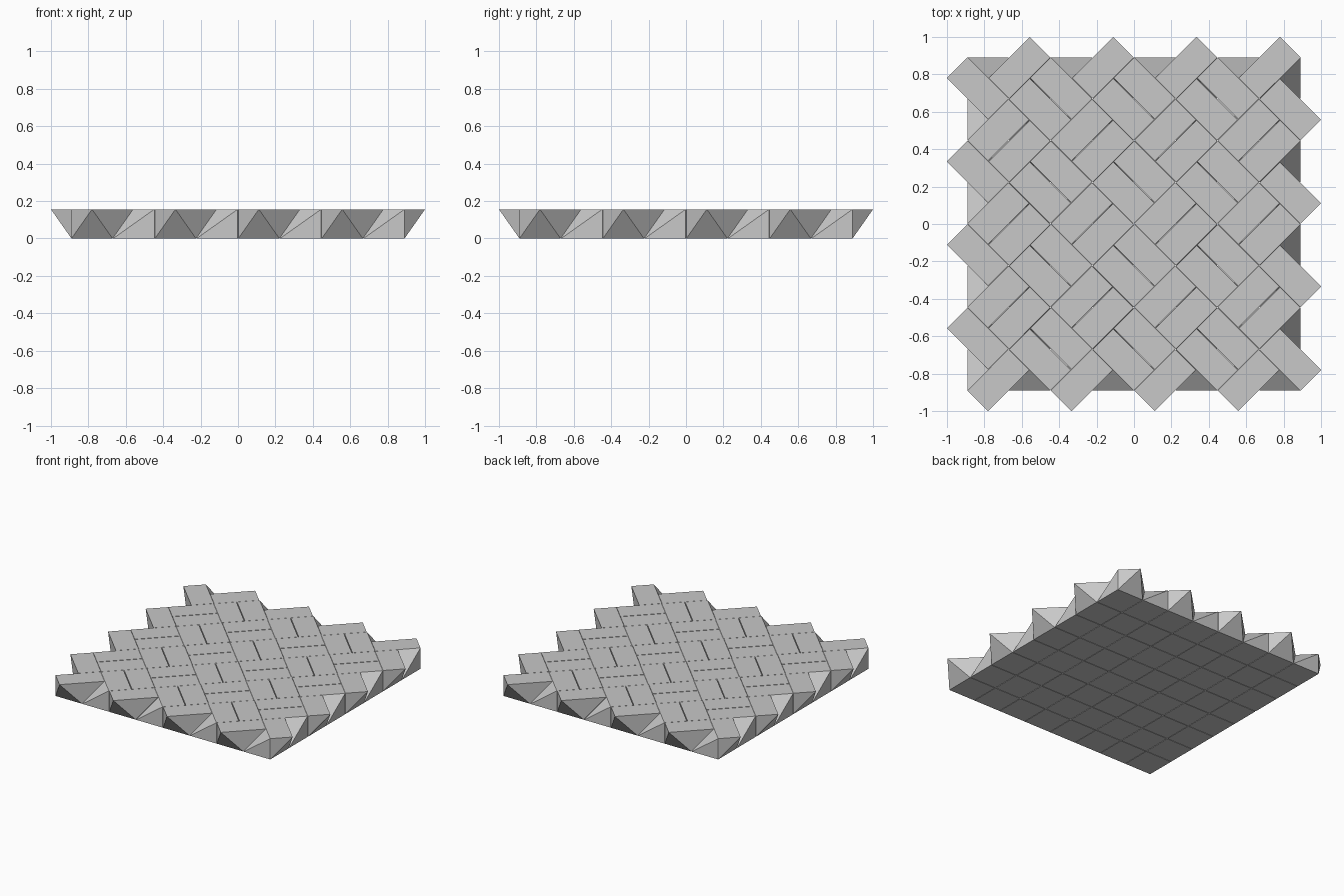
import bpy
import math

if "Cube" in bpy.data.objects:
    bpy.data.objects.remove(bpy.data.objects["Cube"])

PITCH = 0.223    # spacing of the square grid
HEIGHT = 0.156
FIT = 0.985      # leaves a hairline joint between blocks
COUNT = 8

grey = bpy.data.materials.new("stone_grey")
grey.diffuse_color = (0.58, 0.58, 0.58, 1.0)
grey.use_nodes = True
grey.node_tree.nodes["Principled BSDF"].inputs["Base Color"].default_value = grey.diffuse_color

# One interlocking block: square foot, diagonal 2:1 rectangular top, triangular flanks
foot = [(-0.5, -0.5), (0.5, -0.5), (0.5, 0.5), (-0.5, 0.5)]
top = [(-0.5, -0.5), (0.5, 0.5), (0, 1), (-1, 0)]
size = PITCH * FIT
verts = [(x * size, y * size, 0) for x, y in foot]
verts += [(x * size, y * size, HEIGHT) for x, y in top]
faces = [(3, 2, 1, 0), (4, 5, 6, 7)]
for i in range(4):
    j = (i + 1) % 4
    faces += [(i, j, 4 + i), (j, 4 + j, 4 + i)]

block = bpy.data.meshes.new("interlocking_block")
block.from_pydata(verts, [], faces)
block.materials.append(grey)
block.update()

# Lay the blocks on the grid; quarter turns alternate so the tops weave together
turns = {(0, 1): 0, (0, 0): 1, (1, 0): 2, (1, 1): 3}
for row in range(COUNT):
    for col in range(COUNT):
        ob = bpy.data.objects.new(f"block_row{row}_col{col}", block)
        ob.location = ((col - 3.5) * PITCH, (3.5 - row) * PITCH, 0)
        ob.rotation_euler.z = turns[(row % 2, col % 2)] * math.pi / 2
        bpy.context.collection.objects.link(ob)
